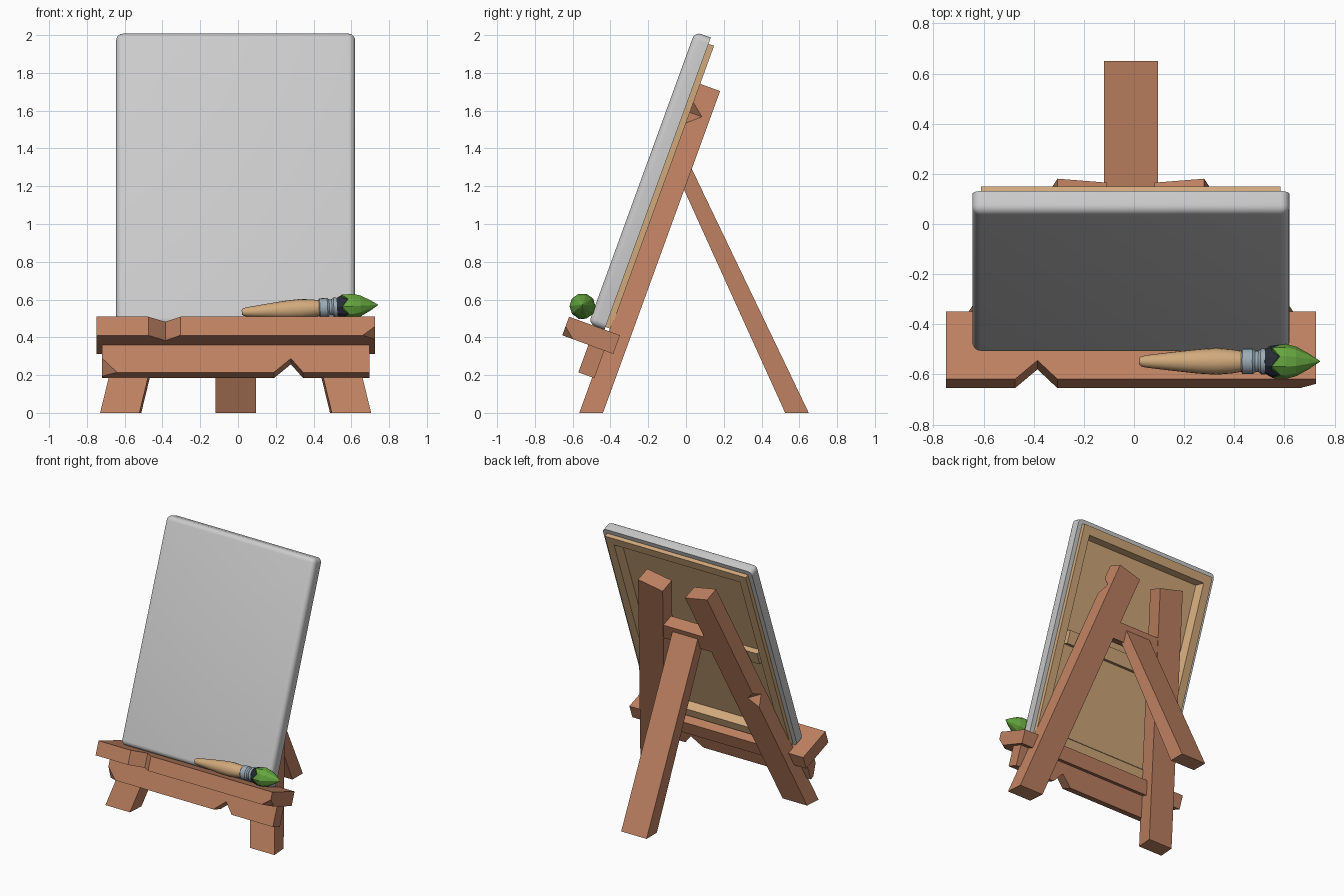
import bpy, bmesh, math
from mathutils import Matrix, Vector

if "Cube" in bpy.data.objects:
    bpy.data.objects.remove(bpy.data.objects["Cube"])

XC = -0.0125                       # symmetry line of the easel
TILT = math.radians(20)            # backward lean
# Leaning frame: local x = across, y = depth to the back, z = along the legs
LEAN = Matrix.Translation((0, -0.565, 0)) @ Matrix.Rotation(-TILT, 4, 'X')


def material(name, rgb):
    m = bpy.data.materials.new(name)
    m.diffuse_color = (*rgb, 1)
    m.use_nodes = True
    m.node_tree.nodes["Principled BSDF"].inputs["Base Color"].default_value = m.diffuse_color
    return m


WOOD = material("wood", (0.52, 0.22, 0.12))
TAN = material("pale_wood", (0.64, 0.40, 0.20))
METAL = material("metal", (0.33, 0.41, 0.47))
GREEN = material("green_paint", (0.13, 0.38, 0.05))
DARK = material("dark_bristle", (0.02, 0.025, 0.04))


def finish(bm, name, mat=None, matrix=LEAN):
    bmesh.ops.recalc_face_normals(bm, faces=bm.faces)
    me = bpy.data.meshes.new(name)
    bm.to_mesh(me)
    bm.free()
    ob = bpy.data.objects.new(name, me)
    ob.matrix_world = matrix
    bpy.context.collection.objects.link(ob)
    if mat:
        me.materials.append(mat)
    return ob


def extrude(points, vec):
    """Closed polygon of 3D points extruded along a vector."""
    bm = bmesh.new()
    f = bm.faces.new([bm.verts.new(p) for p in points])
    r = bmesh.ops.extrude_face_region(bm, geom=[f])
    bmesh.ops.translate(bm, vec=vec, verts=[v for v in r['geom'] if isinstance(v, bmesh.types.BMVert)])
    bmesh.ops.recalc_face_normals(bm, faces=bm.faces)
    return bm


def box(x0, x1, y0, y1, z0, z1):
    return extrude([(x0, y0, z0), (x1, y0, z0), (x1, y1, z0), (x0, y1, z0)], (0, 0, z1 - z0))


def chip(ob, inner, outer):
    """Cut a hull-shaped chip out of ob; the inner points lie on the new surface."""
    inner = [Vector(p) for p in inner]
    mid = sum(inner, Vector()) / len(inner)
    bm = bmesh.new()
    for p in inner + [Vector(q) for q in outer]:
        bm.verts.new(mid + (p - mid) * 1.15)
    bmesh.ops.convex_hull(bm, input=bm.verts)
    cutter = finish(bm, "chip_cutter")
    cutter.hide_render = True
    mod = ob.modifiers.new("chip", 'BOOLEAN')
    mod.operation, mod.solver, mod.object = 'DIFFERENCE', 'EXACT', cutter
    bpy.context.view_layer.objects.active = ob
    bpy.ops.object.modifier_apply(modifier=mod.name)
    bpy.data.objects.remove(cutter)


# Front legs, leaning inwards, cut flat at the ground
def leg_x(s):
    return 0.7175 - 0.229 * s      # outer edge distance from the symmetry line


legs = {}
for side, name in ((-1, "front_leg_left"), (1, "front_leg_right")):
    prof = [(leg_x(-0.1), -0.1), (leg_x(-0.1) - 0.208, -0.1), (leg_x(1.81) - 0.208, 1.81), (leg_x(1.856), 1.856)]
    bm = extrude([(XC + side * x, 0, s) for x, s in prof], (0, 0.118, 0))
    r = bmesh.ops.bisect_plane(bm, geom=bm.verts[:] + bm.edges[:] + bm.faces[:], plane_co=(0, 0, 0),
                               plane_no=(0, -math.sin(TILT), math.cos(TILT)), clear_inner=True)
    bmesh.ops.holes_fill(bm, edges=[e for e in bm.edges if e.is_boundary], sides=0)
    legs[side] = finish(bm, name, WOOD)

# Chips in the legs: front outer edge on the right, back outer edge on the left
s = 1.695
x = XC + leg_x(s)
chip(legs[1], [(x, 0.074, s), (x - 0.07, 0, s)],
     [(XC + leg_x(s + 0.06), 0, s + 0.06), (XC + leg_x(s - 0.065), 0, s - 0.065)])
s = 0.97
x = XC - leg_x(s)
chip(legs[-1], [(x, 0.05, s), (x + 0.07, 0.118, s)],
     [(XC - leg_x(s + 0.06), 0.118, s + 0.06), (XC - leg_x(s - 0.06), 0.118, s - 0.06)])

# Crossbar between the legs, and rear leg hanging from it
finish(extrude([(XC + sx * (leg_x(s) - 0.19), 0.015, s) for sx, s in
                ((-1, 1.33), (1, 1.33), (1, 1.46), (-1, 1.46))], (0, 0.1, 0)), "crossbar", WOOD)
finish(extrude([(-0.12, 0.525, 0), (-0.12, 0.65, 0), (-0.12, 0.01, 1.335), (-0.12, -0.055, 1.28)],
               (0.215, 0, 0)), "rear_leg", WOOD, Matrix())

# Shelf with a notch in its front and a chipped corner
shelf = finish(extrude([(x, d, 0.355) for x, d in
                        ((-0.75, -0.225), (-0.475, -0.225), (-0.385, -0.145), (-0.305, -0.225),
                         (0.725, -0.225), (0.725, 0.062), (-0.75, 0.062))], (0, 0, 0.105)), "shelf", WOOD)
chip(shelf, [(0.66, -0.225, 0.355), (0.725, -0.225, 0.405), (0.725, -0.165, 0.355)], [(0.75, -0.25, 0.33)])

# Apron under the shelf with a notch in its lower edge and a chipped corner
apron = finish(extrude([(x, -0.078, s) for x, s in
                        ((-0.72, 0.2), (0.19, 0.2), (0.28, 0.278), (0.345, 0.2),
                         (0.695, 0.2), (0.695, 0.355), (-0.72, 0.355))], (0, 0.09, 0)), "apron", WOOD)
chip(apron, [(-0.64, -0.078, 0.2), (-0.72, -0.078, 0.28), (-0.72, -0.02, 0.2)], [(-0.75, -0.1, 0.17)])


def back_face(bm):
    return max(bm.faces, key=lambda f: f.calc_center_median().y)


# Canvas with rounded front and corners, open at the back for the frame
bm = box(-0.645, 0.62, -0.115, -0.025, 0.46, 2.105)
edges = [e for e in bm.edges if min(v.co.y for v in e.verts) < -0.1]
bmesh.ops.bevel(bm, geom=edges, offset=0.035, segments=5, profile=0.5, affect='EDGES')
f = back_face(bm)
bmesh.ops.inset_region(bm, faces=[f], thickness=0.06)
bmesh.ops.delete(bm, geom=[f], context='FACES')
canvas = finish(bm, "canvas")

# Stretcher frame with a recessed, slanted opening
bm = box(-0.61, 0.585, -0.025, 0.006, 0.475, 2.07)
front = min(bm.faces, key=lambda f: f.calc_center_median().y)
f = back_face(bm)
bmesh.ops.delete(bm, geom=[front], context='FACES_ONLY')
bmesh.ops.inset_region(bm, faces=[f], thickness=0.09)
bmesh.ops.inset_region(bm, faces=[f], thickness=0.03)
bmesh.ops.translate(bm, vec=(0, -0.06, 0), verts=f.verts[:])
finish(bm, "stretcher_frame", TAN)
finish(box(-0.51, 0.485, -0.055, -0.012, 1.2, 1.3), "stretcher_bar", TAN)

# Brush lying on the shelf, turned around its own axis
BRUSH = (Matrix.Translation((0.02, -0.548, 0.533)) @ Matrix.Rotation(math.radians(-3.1), 4, 'Y'))


def lathe(name, rings, mat, sides):
    """Rings of (position, radius, zigzag) around local x."""
    bm = bmesh.new()
    loops = []
    for t, r, zig in rings:
        loops.append([bm.verts.new((t + zig * (-1) ** i, r * math.cos(a), r * math.sin(a)))
                      for i, a in ((i, 2 * math.pi * i / sides) for i in range(sides))])
    for a, b in zip(loops, loops[1:]):
        for i in range(sides):
            j = (i + 1) % sides
            bm.faces.new((a[i], a[j], b[j], b[i]))
    bm.faces.new(loops[0])
    bm.faces.new(loops[-1])
    return finish(bm, name, mat, BRUSH)


handle = lathe("brush_handle", [(0, 0.012, 0), (0.008, 0.02, 0), (0.03, 0.025, 0), (0.13, 0.037, 0), (0.24, 0.049, 0),
                                (0.31, 0.053, 0), (0.37, 0.048, 0), (0.42, 0.04, 0)], TAN, 20)
ferrule = lathe("brush_ferrule", [(0.41, 0.046, 0), (0.415, 0.051, 0), (0.455, 0.051, 0), (0.465, 0.043, 0),
                                  (0.478, 0.043, 0), (0.488, 0.052, 0), (0.505, 0.052, 0)], METAL, 20)
lathe("bristle_base", [(0.495, 0.045, 0), (0.525, 0.061, 0), (0.55, 0.066, 0.017)], DARK, 10)
lathe("bristle_tip", [(0.55, 0.067, 0.017), (0.59, 0.069, 0), (0.63, 0.058, 0), (0.68, 0.03, 0),
                      (0.722, 0.002, 0)], GREEN, 10)

# Smooth the rounded parts, keep hard edges
bpy.ops.object.select_all(action='DESELECT')
for ob in (canvas, handle, ferrule):
    ob.select_set(True)
bpy.context.view_layer.objects.active = canvas
bpy.ops.object.shade_smooth_by_angle(angle=math.radians(30))
